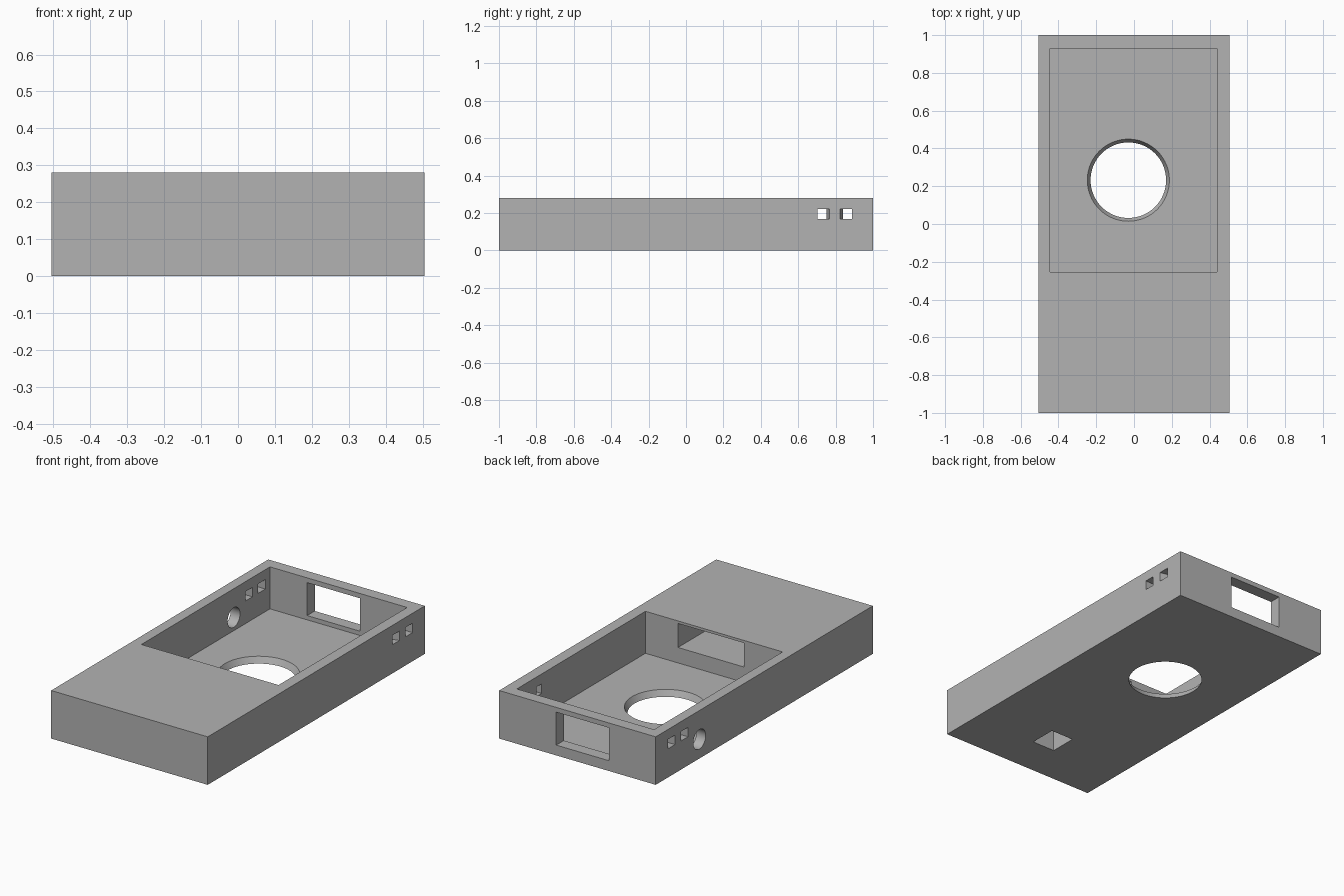
import bpy, bmesh, math
from mathutils import Matrix

old = bpy.data.objects.get("Cube")
if old:
    bpy.data.objects.remove(old, do_unlink=True)

GREY = (0.45, 0.45, 0.45, 1)
mat = bpy.data.materials.new("plain grey")
mat.use_nodes = True
mat.diffuse_color = GREY
mat.node_tree.nodes["Principled BSDF"].inputs["Base Color"].default_value = GREY


def finish(bm, name):
    bmesh.ops.recalc_face_normals(bm, faces=bm.faces)
    mesh = bpy.data.meshes.new(name)
    bm.to_mesh(mesh)
    bm.free()
    mesh.materials.append(mat)
    obj = bpy.data.objects.new(name, mesh)
    bpy.context.collection.objects.link(obj)
    return obj


def box(name, x, y, z, taper=None):
    """Box from (min, max) ranges; taper(vert) may move its corners."""
    bm = bmesh.new()
    bmesh.ops.create_cube(bm, size=1)
    for v in bm.verts:
        v.co = [r[0] if c < 0 else r[1] for c, r in zip(v.co, (x, y, z))]
        if taper:
            taper(v)
    return finish(bm, name)


def cone(name, r1, r2, depth, matrix):
    bm = bmesh.new()
    bmesh.ops.create_cone(bm, cap_ends=True, segments=64, radius1=r1,
                          radius2=r2, depth=depth, matrix=matrix)
    return finish(bm, name)


body = box("case_body", (-0.505, 0.505), (-1, 1), (0, 0.28))

# Open tray, rear window, front compartment and its base opening
cutters = [
    box("tray_cutter", (-0.445, 0.44), (-0.255, 0.93), (0.035, 0.4)),
    box("rear_window_cutter", (-0.205, 0.137), (0.85, 1.1), (0.06, 0.252)),
    box("compartment_cutter", (-0.195, 0.23), (-0.765, -0.2), (0.125, 0.265)),
    box("base_opening_cutter", (-0.06, 0.087), (-0.76, -0.6), (-0.1, 0.15)),
]

# Flared round opening in the floor
cutters.append(cone("floor_opening_cutter", 0.2, 0.2175, 0.035,
                    Matrix.Translation((-0.03, 0.232, 0.0175))))
cutters.append(cone("floor_opening_clearance", 0.2, 0.2, 0.1,
                    Matrix.Translation((-0.03, 0.232, 0))))

# Round port in the -x wall
cutters.append(cone("round_port_cutter", 0.057, 0.057, 0.2,
                    Matrix.Translation((-0.48, 0.597, 0.112))
                    @ Matrix.Rotation(math.pi / 2, 4, "Y")))

# Paired square ports; the +x pair narrows inward beside the middle rib
MIDDLE = 0.795


def narrow(v):
    if v.co.x < 0.47 and abs(v.co.y - MIDDLE) < 0.05:
        v.co.y += math.copysign(0.018, v.co.y - MIDDLE)


for i, y in enumerate(((0.703, 0.768), (0.822, 0.887))):
    cutters.append(box(f"right_port_cutter_{i}", (-0.6, -0.4), y, (0.167, 0.222)))
    cutters.append(box(f"left_port_cutter_{i}", (0.435, 0.51), y, (0.167, 0.222), narrow))

for cutter in cutters:
    cutter.hide_render = True
    cutter.hide_viewport = True
    cutter.display_type = "WIRE"
    cut = body.modifiers.new(cutter.name, "BOOLEAN")
    cut.operation = "DIFFERENCE"
    cut.solver = "EXACT"
    cut.object = cutter

# Apply the cuts, then smooth only the round walls
bpy.context.view_layer.objects.active = body
body.select_set(True)
for cut in list(body.modifiers):
    bpy.ops.object.modifier_apply(modifier=cut.name)
for cutter in cutters:
    bpy.data.objects.remove(cutter, do_unlink=True)
bpy.ops.object.shade_smooth_by_angle(angle=math.radians(30))
